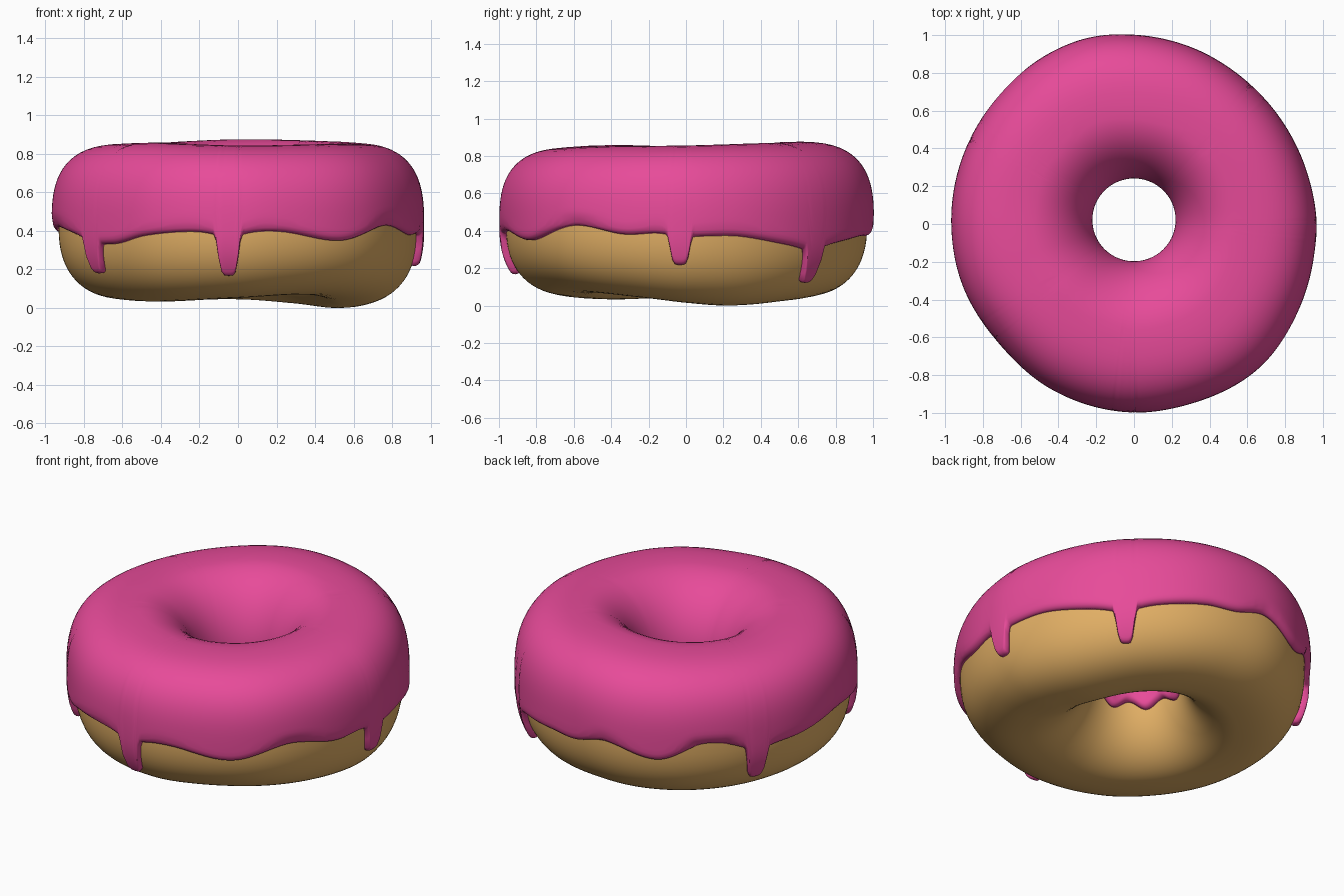
import bpy, math

if "Cube" in bpy.data.objects:
    bpy.data.objects.remove(bpy.data.objects["Cube"])

T = 0.036          # icing thickness
COLS = 480         # steps around the ring


def ring(*pairs):
    """Smooth periodic curve through (degrees, value) pairs."""
    n = len(pairs)
    ext = [(a - 360, v) for a, v in pairs] + list(pairs) + [(a + 360, v) for a, v in pairs]
    slope = [0] * len(ext)
    for i in range(1, len(ext) - 1):
        slope[i] = (ext[i + 1][1] - ext[i - 1][1]) / (ext[i + 1][0] - ext[i - 1][0])

    def f(a):
        a %= 360
        for i in range(n - 1, 2 * n + 1):
            (a0, v0), (a1, v1) = ext[i], ext[i + 1]
            if a0 <= a <= a1:
                d = a1 - a0
                u = (a - a0) / d
                return ((2*u**3 - 3*u*u + 1) * v0 + (u**3 - 2*u*u + u) * d * slope[i]
                        + (3*u*u - 2*u**3) * v1 + (u**3 - u*u) * d * slope[i + 1])
    return f


# plan outline of the icing, undulating top and bottom of the dough, lower icing edge
outline = ring((0, .967), (15, .957), (33, .955), (54, .965), (73, .985), (88, 1.0), (103, 1.015),
               (118, 1.008), (136, .988), (154, .977), (180, .968), (198, .965), (222, .955),
               (243, .978), (270, .998), (287, .998), (311, 1.01), (333, .983), (350, .968))
top = ring((0, .82), (45, .832), (90, .84), (135, .82), (165, .812), (195, .818),
           (225, .822), (270, .808), (315, .815))
bottom = ring((0, .015), (25, 0), (60, .025), (90, .045), (135, .038), (180, .045),
              (225, .033), (270, .052), (305, .07), (335, .045))
edge = ring((6, .375), (18, .37), (40, .32), (54, .33), (75, .37), (86, .375), (98, .42), (116, .35),
            (131, .44), (149, .395), (164, .385), (188, .42), (208, .38), (226, .335), (239, .375),
            (252, .395), (273, .40), (284, .395), (303, .35), (322, .428), (340, .38), (354, .395))
DRIPS = [(47, .13), (149.5, .19), (216, .185), (267, .175), (358, .22)]
N_TOP, N_LOW = 3.0, 2.45       # squareness of the outer half, above and below


def section(a, phi):
    """Dough section point (r, z): phi 0 = outside, pi/2 = top, pi = hole."""
    R = outline(a) - T
    hole = .255 + .022 * math.sin(math.radians(a))
    rc = .6 * R
    zc, h = (top(a) + bottom(a)) / 2, (top(a) - bottom(a)) / 2
    c, s = math.cos(phi), math.sin(phi)
    e = 2 / (N_TOP if s > 0 else N_LOW) if c > 0 else 1
    r = rc + (R - rc) * c ** e if c > 0 else rc + (rc - hole) * c
    return r, zc + h * math.copysign(abs(s) ** e, s)


def offset(a, phi, d):
    """Section point pushed out along its normal, as xyz."""
    r, z = section(a, phi)
    if d:
        r0, z0 = section(a, phi - .02)
        r1, z1 = section(a, phi + .02)
        dr, dz = r1 - r0, z1 - z0
        k = d / math.hypot(dr, dz)
        r, z = r + dz * k, z - dr * k
    t = math.radians(a)
    return r * math.cos(t), r * math.sin(t), z


def lower_edge(a):
    z = edge(a)
    for at, tip in DRIPS:
        d = (a - at + 180) % 360 - 180
        w = .87 * math.exp(-(d / 3.4) ** 6) + .13 * math.exp(-(d / 6.5) ** 2)
        z += (tip - z) * w
    return z


def icing_loop(a, n=48):
    """Closed section loop of the icing with rounded rims."""
    zc, h = (top(a) + bottom(a)) / 2, (top(a) - bottom(a)) / 2
    q = (lower_edge(a) - zc) / h
    p0 = math.asin(math.copysign(abs(q) ** ((N_TOP if q > 0 else N_LOW) / 2), q))
    inner = .355 + .022 * math.sin(math.radians(8 * a))
    p1 = math.pi - math.asin((inner - zc) / h)
    pts = []
    for k in range(n + 1):
        phi = p0 + (p1 - p0) * (1 - math.cos(math.pi * k / n)) / 2
        d = min(phi - p0, p1 - phi) * .4
        u = 1 - min(d / .035, 1)
        pts.append(offset(a, phi, T * math.sqrt(max(0, 1 - u * u))))
    for k in range(15, 0, -1):
        pts.append(offset(a, p0 + (p1 - p0) * k / 16, -.003))
    return pts


def dough_loop(a, n=72):
    return [offset(a, 2 * math.pi * k / n, 0) for k in range(n)]


def build(name, loop, cols, color):
    loops = [loop(360 * i / cols) for i in range(cols)]
    m = len(loops[0])
    verts = [p for l in loops for p in l]
    faces = [(i * m + j, (i + 1) % cols * m + j,
              (i + 1) % cols * m + (j + 1) % m, i * m + (j + 1) % m)
             for i in range(cols) for j in range(m)]
    me = bpy.data.meshes.new(name)
    me.from_pydata(verts, [], faces)
    me.polygons.foreach_set("use_smooth", [True] * len(faces))
    me.update()
    mat = bpy.data.materials.new(name)
    mat.diffuse_color = (*color, 1)
    mat.use_nodes = True
    mat.node_tree.nodes["Principled BSDF"].inputs["Base Color"].default_value = mat.diffuse_color
    me.materials.append(mat)
    ob = bpy.data.objects.new(name, me)
    bpy.context.collection.objects.link(ob)
    return ob


build("dough", dough_loop, 180, (.76, .43, .13))
build("icing", icing_loop, COLS, (.80, .07, .32))
